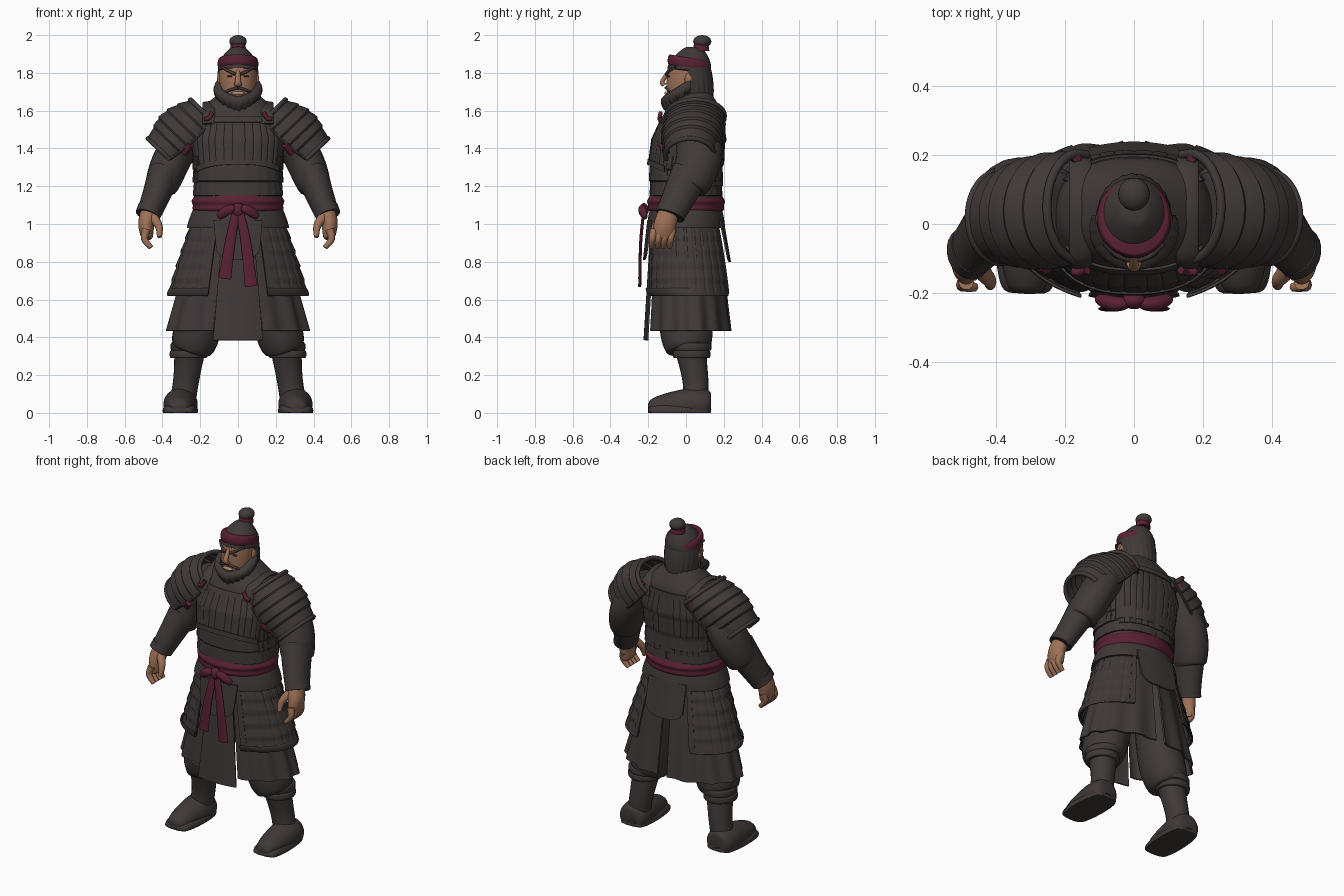
import bpy, bmesh
from math import sin, cos, pi, radians, copysign, sqrt
from mathutils import Vector, Matrix

if "Cube" in bpy.data.objects:
    bpy.data.objects.remove(bpy.data.objects["Cube"])


def material(name, red, green, blue):
    mat = bpy.data.materials.new(name)
    mat.use_nodes = True
    mat.diffuse_color = (red, green, blue, 1)
    mat.node_tree.nodes["Principled BSDF"].inputs["Base Color"].default_value = mat.diffuse_color
    return mat


DARK = material("charcoal", .05, .041, .039)
RED = material("maroon", .1, .015, .034)
SKIN = material("skin", .34, .165, .095)
PALE = material("pale lips", .42, .27, .2)
FULL = (-180, 180)
ALONG_X, ALONG_Y = Vector((1, 0, 0)), Vector((0, 1, 0))
made = []


def finish(name, bm, mat, mirror):
    bmesh.ops.recalc_face_normals(bm, faces=bm.faces)
    mesh = bpy.data.meshes.new(name)
    bm.to_mesh(mesh)
    bm.free()
    mesh.materials.append(mat)
    part = bpy.data.objects.new(name, mesh)
    bpy.context.collection.objects.link(part)
    if mirror:
        part.modifiers.new("mirror", 'MIRROR').use_mirror_merge = False
    made.append(part)


def surface(name, point, mat, across=64, along=24, closed=False, thick=0, mirror=False):
    """Grid surface from point(u, v): a capped solid if closed, else a thickened sheet."""
    bm = bmesh.new()
    count = across if closed else across + 1
    rows = [[bm.verts.new(point(i / across, j / along)) for i in range(count)] for j in range(along + 1)]
    for low, high in zip(rows, rows[1:]):
        for i in range(across):
            k = (i + 1) % count
            bm.faces.new((low[i], low[k], high[k], high[i]))
    if closed:
        bm.faces.new(rows[0])
        bm.faces.new(rows[-1])
    else:
        bmesh.ops.recalc_face_normals(bm, faces=bm.faces)
        bmesh.ops.solidify(bm, geom=bm.faces[:], thickness=thick)
    finish(name, bm, mat, mirror)


def mix(pair, t):
    start, end = pair if isinstance(pair, tuple) else (pair, pair)
    return start + (end - start) * t


def swell(t):
    return sqrt(max(sin(pi * t), 0))


def spline(points, t):
    x = t * (len(points) - 1)
    i = min(int(x), len(points) - 2)
    f = x - i
    a, b, c, d = (Vector(points[min(max(k, 0), len(points) - 1)]) for k in range(i - 1, i + 3))
    return b + f * (c - a + f * (2 * a - 5 * b + 4 * c - d + f * (3 * b - a - 3 * c + d))) / 2


def tube(name, mat, path, wide, deep=None, bulge=0, ref=ALONG_Y, sides=24, mirror=True):
    """Tapered oval sweep; deep is the half width along ref; it stays above the floor."""
    deep = deep or wide

    def point(u, v):
        step = .01
        t = (spline(path, min(v + step, 1)) - spline(path, max(v - step, 0))).normalized()
        side = (ref - t * ref.dot(t)).normalized()
        extra = bulge * swell(v)
        p = (spline(path, v) + t.cross(side) * (mix(wide, v) + extra) * cos(u * 2 * pi)
             + side * (mix(deep, v) + extra) * sin(u * 2 * pi))
        p.z = max(p.z, 0)
        return p
    surface(name, point, mat, sides, closed=True, mirror=mirror)


def oval(angle, rx, ry, power=1):
    """Rounded box outline; angle zero faces forward."""
    s, c = sin(radians(angle)), cos(radians(angle))
    return copysign(abs(s) ** power, s) * rx, -copysign(abs(c) ** power, c) * ry


def shell(name, mat, z, wide, deep, mid=0, bulge=0, arc=FULL, relief=None, tilt=0, across=64, mirror=False):
    """Upright oval wall; each pair runs from the bottom to the top."""
    def point(u, v):
        extra = bulge * swell(v) + (relief(u, v) if relief else 0)
        x, y = oval(mix(arc, u), mix(wide, v) + extra, mix(deep, v) + extra)
        return x, y + mix(mid, v), mix(z, v) - tilt * y
    surface(name, point, mat, across, closed=arc == FULL, thick=.01, mirror=mirror)


def ball(name, mat, place, size, mirror=False):
    bm = bmesh.new()
    matrix = Matrix.Translation(place) @ Matrix.Diagonal((*size, 1))
    bmesh.ops.create_uvsphere(bm, u_segments=20, v_segments=12, radius=1, matrix=matrix)
    finish(name, bm, mat, mirror)


def lames(rows, columns, depth):
    """Rows of small overlapping plates, each standing out at its lower edge."""
    def relief(u, v):
        groove = depth / 2 if (u * columns) % 1 < .15 else 0
        return depth * (1 - (min(v, .999) * rows) % 1) - groove
    return relief


def ripple(waves, depth):
    return lambda u, v: depth * (1 - v) * sin(waves * 2 * pi * u)


# Torso shape, shared by the body and the plates lying on it: height, middle, half width, half depth
TORSO = [(1.05, 0, .23, .18), (1.3, 0, .23, .19), (1.45, .015, .25, .19), (1.6, .04, .21, .15), (1.7, .04, .09, .09)]


def on_torso(angle, z, lift=0):
    for low, high in zip(TORSO, TORSO[1:]):
        if z <= high[0] or high is TORSO[-1]:
            _, mid, rx, ry = Vector(low).lerp(Vector(high), (z - low[0]) / (high[0] - low[0]))
            x, y = oval(angle, rx + lift, ry + lift, .85)
            return Vector((x, y + mid, z))


def plate(name, arc, z, lift, relief=None, arch=0, mirror=False):
    """Sheet on the torso; arch lowers its bottom corners."""
    def point(u, v):
        height = mix(z, v) - arch * (1 - v) * (2 * u - 1) ** 2
        return on_torso(mix(arc, u), height, lift + (relief(u, v) if relief else 0))
    surface(name, point, DARK, 72, thick=.008, mirror=mirror)


def chest_rim(u, v):
    return on_torso(mix((-60, 60), u), 1.315 + .03 * v - .04 * (2 * u - 1) ** 2, .018)


surface("torso", lambda u, v: on_torso(mix(FULL, u), mix((1.05, 1.7), v)), DARK, closed=True)
plate("belly_bands", (-179, 179), (1.15, 1.31), .003, lames(2, 24, .007))
plate("chest_plate", (-56, 56), (1.33, 1.55), .006, lames(1, 11, .007), arch=.04)
plate("chest_top_trim", (-58, 58), (1.54, 1.57), .012)
surface("chest_lower_trim", chest_rim, DARK, thick=.008)
plate("back_plate", (122, 238), (1.2, 1.56), .003, lames(3, 12, .007))
plate("back_top_trim", (120, 240), (1.55, 1.58), .009)
plate("side_plates", (62, 116), (1.22, 1.36), .006, lames(2, 6, .006), mirror=True)
tube("shoulder_straps", DARK, [(.155, -.125, 1.53), (.155, -.09, 1.6), (.155, .04, 1.64), (.155, .16, 1.6), (.155, .19, 1.52)],
     wide=.01, deep=.033, ref=ALONG_X)
tube("strap_ties", RED, [(.135, -.134, 1.59), (.155, -.14, 1.56), (.18, -.138, 1.555)], wide=.011)
tube("rear_strap_ties", RED, [(.165, .19, 1.59), (.185, .195, 1.54)], wide=.014)
tube("underarm_ties", RED, [(.25, -.13, 1.42), (.285, -.1, 1.375)], wide=.018)
shell("neck_scarf", DARK, z=(1.58, 1.69), wide=(.15, .1), deep=(.13, .09), mid=.035, bulge=.012)

# Layered shoulder guards wrapping over the upper arm
PAD_OUT = Vector((.72, 0, .69))
pad_lames = lames(5, 1, .01)


def pad_point(u, v, lift=.005):
    bow = sin(pi * v)
    axis = Vector((.16, .05, 1.57)).lerp(Vector((.385, .02, 1.365)), v)
    angle = radians(mix((-105, 105), u))
    return (axis + PAD_OUT * (.122 + .045 * bow + lift) * cos(angle)
            + ALONG_Y * (mix((.15, .125), v) + .02 * bow + lift) * sin(angle))


surface("shoulder_guards", lambda u, v: pad_point(u, v, pad_lames(.5, 1 - v)), DARK, across=32, along=30,
        thick=.01, mirror=True)
STEPS = [i / 8 for i in range(9)]
for label, end in (("inner", 0), ("outer", 1)):
    tube(label + "_guard_rolls", DARK, [pad_point(s, end) for s in STEPS], wide=.013,
         ref=PAD_OUT.cross(ALONG_Y), sides=10)
for label, end in (("front", 0), ("rear", 1)):
    tube(label + "_guard_edges", DARK, [pad_point(end, s) for s in STEPS], wide=.008, sides=8)

# Arms and hands
tube("sleeves", DARK, [(.22, .05, 1.54), (.34, .07, 1.36), (.41, .01, 1.19)], wide=.075, deep=(.1, .09), bulge=.026)
tube("bracers", DARK, [(.39, .025, 1.27), (.43, -.03, 1.16), (.475, -.085, 1.045)], wide=(.088, .062), deep=(.105, .076))
tube("bracer_cuffs", DARK, [(.463, -.07, 1.085), (.478, -.085, 1.045)], wide=.067, deep=.08)
tube("palms", SKIN, [(.465, -.085, 1.08), (.485, -.11, 1), (.48, -.12, .92)], wide=(.04, .022), deep=(.045, .05), bulge=.012)
for i, finger in enumerate(("index", "middle", "ring", "little")):
    y = -.168 + .032 * i
    tube(finger + "_fingers", SKIN, [(.485, y, .97), (.495, y - .01, .92), (.46, y - .015, .875)], wide=(.023, .013), sides=10)
tube("thumbs", SKIN, [(.455, -.12, 1.04), (.42, -.16, .99), (.415, -.18, .93)], wide=(.03, .012), sides=12)

# Legs and boots
tube("trousers", DARK, [(.1, .03, 1), (.2, 0, .5), (.25, .02, .33)], wide=(.08, .09), deep=.1, bulge=.04)
tube("boot_shafts", DARK, [(.252, .02, .36), (.275, .05, .17), (.3, .05, .02)], wide=(.1, .085), bulge=-.024)
for label, z in (("top", .35), ("upper", .31)):
    x, girth = .34 - z / 4, .045 + .15 * z
    tube(label + "_boot_wraps", DARK, [(x, .03, z + .02), (x, .03, z - .02)], wide=girth, bulge=.008)
tube("feet", DARK, [(.3, .13, .04), (.305, .02, .045), (.31, -.2, .025)], wide=(.05, .02), deep=(.05, .03), bulge=.05, ref=ALONG_X)
tube("soles", DARK, [(.3, .13, .01), (.31, -.2, .01)], wide=.012, deep=.05, bulge=.044, ref=ALONG_X)

# Skirts: pleated cloth, plated hip guards with hems, front and back aprons
shell("skirt_cloth", DARK, z=(.435, .98), wide=(.38, .23), deep=(.222, .175), mid=(.02, 0), arc=(20, 175),
      relief=ripple(6, .009), across=120, mirror=True)


def hip_wall(name, arc, lift, z=(.63, .99), wide=(.365, .25), deep=(.23, .19), **detail):
    shell(name, DARK, z, tuple(w + lift for w in wide), tuple(d + lift for d in deep), mid=(.02, 0), bulge=.006,
          arc=arc, mirror=True, **detail)


hip_wall("hip_guards", (27, 148), 0, relief=lames(5, 10, .008), across=90)
hip_wall("hip_guard_hems", (25, 150), .007, z=(.62, .66), wide=(.367, .355), deep=(.23, .227))
hip_wall("front_hip_trim", (25, 31), .008, across=4)
hip_wall("rear_hip_trim", (145, 151), .008, across=4)
shell("waist_flare", DARK, z=(.98, 1.09), wide=(.27, .23), deep=(.205, .185), bulge=.005)


def apron(name, y, z, wide, rounded=0):
    def point(u, v):
        x = 2 * u - 1
        return x * mix(wide, v), mix(y, v) * (1 - .07 * x * x), mix(z, v) + (1 - v) * rounded * x ** 4
    surface(name, point, DARK, across=24, along=10, thick=.01)


apron("front_tabard", y=(-.225, -.19), z=(.385, .95), wide=(.132, .085))
apron("front_apron", y=(-.228, -.205), z=(.81, 1.02), wide=(.115, .13), rounded=.05)
apron("rear_apron", y=(.238, .2), z=(.8, 1.02), wide=.13, rounded=.05)

# Sash with knot, bow and tails
shell("sash", RED, z=(1.065, 1.155), wide=.226, deep=.187, bulge=.017, relief=lambda u, v: .003 * sin(v * 4 * pi))
ball("sash_knot", RED, (0, -.222, 1.075), (.036, .024, .036))
tube("sash_bow", RED, [(.015, -.23, 1.085), (.06, -.23, 1.07), (.105, -.215, 1.035)], wide=.01, deep=.006, bulge=.016)
for label, x, low in (("right", -.07, .71), ("left", .07, .67)):
    tube(label + "_sash_tail", RED, [(x / 6, -.225, 1.06), (x * .6, -.24, .9), (x, -.245, low)],
         wide=(.02, .034), deep=.008, ref=ALONG_Y, mirror=False)

# Head and face
shell("head", SKIN, z=(1.6, 1.87), wide=(.06, .085), deep=(.07, .095), mid=(-.005, .015), bulge=.025)
tube("nose", SKIN, [(0, -.09, 1.81), (0, -.125, 1.755), (0, -.115, 1.735)], wide=(.01, .013), deep=(.01, .022),
     ref=ALONG_X, mirror=False)
ball("ears", SKIN, (.1, .015, 1.765), (.012, .022, .034), mirror=True)
ball("eyes", DARK, (.04, -.091, 1.782), (.018, .007, .005), mirror=True)
ball("lips", PALE, (0, -.102, 1.692), (.036, .012, .01))
tube("eyebrows", DARK, [(.014, -.103, 1.793), (.05, -.09, 1.81), (.088, -.055, 1.832)], wide=(.009, .006), sides=10)
tube("moustache", DARK, [(0, -.106, 1.722), (.05, -.092, 1.706), (.085, -.06, 1.685)], wide=(.008, .006), sides=10)


# Full beard with a ragged lower edge
def beard_point(u, v):
    angle = mix((-110, 110), u)
    back = abs(2 * u - 1)
    x, y = oval(angle, mix((.092, .035), v) + .06 * swell(v) + .004 * v * sin(u * 44 * pi),
                mix((.094, .04), v) + .045 * swell(v))
    top, low = 1.676 + .095 * back ** 1.5, 1.57 + .08 * back + .008 * sin(u * 26 * pi)
    return x, y - .015, mix((top, low), v)


surface("beard", beard_point, DARK, across=88, along=14, thick=.012)

# Hair, headband and topknot
shell("hair_cap", DARK, z=(1.81, 1.935), wide=(.1, .03), deep=(.108, .035), mid=(.015, .045), bulge=.025, tilt=.1)
shell("back_hair", DARK, z=(1.67, 1.84), wide=(.092, .1), deep=(.11, .108), mid=(.03, .015), bulge=.012, arc=(88, 272),
      relief=ripple(12, .002), across=80)
shell("headband", RED, z=(1.822, 1.88), wide=(.1, .096), deep=(.106, .102), mid=.017, bulge=.01, tilt=.17)
shell("topknot_tie", RED, z=(1.915, 1.955), wide=(.044, .038), deep=(.044, .038), mid=.08)
ball("topknot", DARK, (0, .086, 1.966), (.046, .048, .034))

# Smooth shading with crisp plate edges
bpy.ops.object.select_all(action='DESELECT')
for part in made:
    part.select_set(True)
bpy.context.view_layer.objects.active = made[0]
bpy.ops.object.shade_smooth_by_angle(angle=radians(38))
